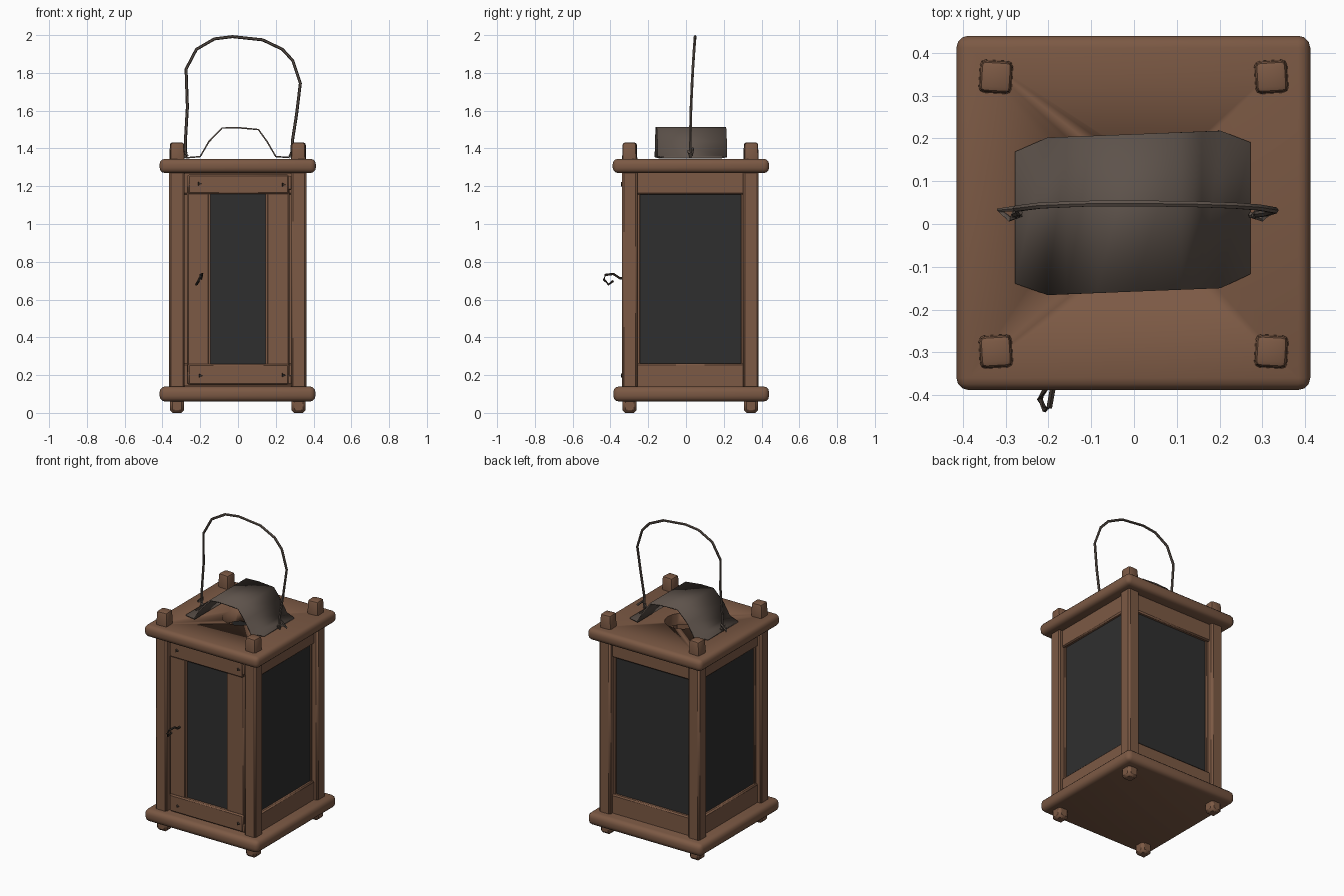
import bpy, bmesh, math
from mathutils import Vector

if "Cube" in bpy.data.objects:
    bpy.data.objects.remove(bpy.data.objects["Cube"], do_unlink=True)


def material(name, rgb):
    m = bpy.data.materials.new(name)
    m.use_nodes = True
    m.diffuse_color = (*rgb, 1)
    bsdf = m.node_tree.nodes["Principled BSDF"]
    bsdf.inputs["Base Color"].default_value = (*rgb, 1)
    bsdf.inputs["Roughness"].default_value = 0.8
    return m


WOOD = material("brown_wood", (0.20, 0.10, 0.058))
GLASS = material("dark_glass", (0.028, 0.028, 0.028))
METAL = material("grey_metal", (0.11, 0.085, 0.07))
IRON = material("dark_iron", (0.045, 0.033, 0.025))


def finish(obj, mat, angle=40):
    obj.data.materials.append(mat)
    bpy.ops.object.select_all(action='DESELECT')
    obj.select_set(True)
    bpy.context.view_layer.objects.active = obj
    bpy.ops.object.shade_smooth_by_angle(angle=math.radians(angle))
    return obj


def from_bmesh(name, bm, mat, angle=40):
    bmesh.ops.recalc_face_normals(bm, faces=bm.faces)
    mesh = bpy.data.meshes.new(name)
    bm.to_mesh(mesh)
    bm.free()
    obj = bpy.data.objects.new(name, mesh)
    bpy.context.collection.objects.link(obj)
    return finish(obj, mat, angle)


def box(name, x, y, z, mat=WOOD, bevel=0.008, segments=1, taper=1, turn=0):
    """Box from (min, max) ranges, with an optional narrower top and a turn about z."""
    lo, hi = Vector((x[0], y[0], z[0])), Vector((x[1], y[1], z[1]))
    bm = bmesh.new()
    bmesh.ops.create_cube(bm, size=1)
    for v in bm.verts:
        k = taper if v.co.z > 0 else 1
        px, py, pz = v.co * 1
        c, s = math.cos(turn), math.sin(turn)
        dx, dy = px * k * (hi.x - lo.x), py * k * (hi.y - lo.y)
        v.co = (lo + hi) / 2 + Vector((dx * c - dy * s, dx * s + dy * c, pz * (hi.z - lo.z)))
    if bevel:
        bmesh.ops.bevel(bm, geom=bm.edges[:], offset=bevel, segments=segments,
                        profile=0.5, affect='EDGES')
    return from_bmesh(name, bm, mat)


def wire(name, points, radius, mat, sides=6):
    """Polygonal tube following a path of points."""
    pts = [Vector(p) for p in points]
    bm = bmesh.new()
    rings = []
    for i, p in enumerate(pts):
        t = (pts[min(i + 1, len(pts) - 1)] - pts[max(i - 1, 0)]).normalized()
        ref = Vector((0, 1, 0)) if abs(t.y) < 0.8 else Vector((1, 0, 0))
        u = t.cross(ref).normalized()
        w = t.cross(u)
        angles = [2 * math.pi * k / sides for k in range(sides)]
        rings.append([bm.verts.new(p + (u * math.cos(a) + w * math.sin(a)) * radius)
                      for a in angles])
    for a, b in zip(rings, rings[1:]):
        for k in range(sides):
            n = (k + 1) % sides
            bm.faces.new((a[k], a[n], b[n], b[k]))
    bm.faces.new(rings[0])
    bm.faces.new(rings[-1])
    return from_bmesh(name, bm, mat, 50)


# Base and roof boards with rounded edges
box("base_board", (-0.415, 0.41), (-0.385, 0.44), (0.06, 0.14), bevel=0.03, segments=3)
roof = box("roof_board", (-0.415, 0.412), (-0.388, 0.44), (1.27, 1.345), bevel=0.028, segments=3)

# Smoke hole through the roof board
bm = bmesh.new()
bmesh.ops.create_cone(bm, cap_ends=True, segments=20, radius1=0.11, radius2=0.11, depth=0.4)
bmesh.ops.translate(bm, verts=bm.verts, vec=(0, 0.03, 1.3))
cutter = from_bmesh("smoke_hole_cutter", bm, WOOD)
cutter.hide_render = True
mod = roof.modifiers.new("smoke_hole", 'BOOLEAN')
mod.operation, mod.object, mod.solver = 'DIFFERENCE', cutter, 'EXACT'
bpy.context.view_layer.objects.active = roof
bpy.ops.object.modifier_apply(modifier=mod.name)
bpy.data.objects.remove(cutter, do_unlink=True)

# Corner posts, with feet below and pegs above
for side, cx in (("left", 0.321), ("right", -0.323)):
    for end, cy in (("front", -0.298), ("back", 0.344)):
        tag = end + "_" + side
        span = lambda c, h: (c - h, c + h)
        box(tag + "_post", span(cx, 0.041), span(cy, 0.041), (0.12, 1.29), bevel=0.01)
        box(tag + "_foot", span(cx, 0.037), span(cy, 0.037), (0, 0.08), bevel=0.014)
        box(tag + "_peg", span(cx, 0.04), span(cy, 0.04), (1.3, 1.432), bevel=0.013,
            segments=2, taper=0.9, turn=0.06 if cx * cy > 0 else -0.06)

# Side and back walls: rails above and below a large pane
RAILS = (("bottom", (0.13, 0.262)), ("top", (1.157, 1.28)))
PANE = (0.25, 1.17)
for side, s in (("left", 1), ("right", -1)):
    def across(a, b):
        return tuple(sorted((s * a, s * b)))
    for level, z in RAILS:
        box(f"{side}_{level}_rail", across(0.29, 0.338), (-0.27, 0.315), z)
    box(side + "_pane", across(0.305, 0.318), (-0.262, 0.31), PANE, GLASS, 0)
    for end, y in (("front", (-0.262, -0.244)), ("back", (0.29, 0.308))):
        box(f"{side}_{end}_bead", across(0.3, 0.325), y, PANE, bevel=0.003)
for level, z in RAILS:
    box(f"back_{level}_rail", (-0.29, 0.29), (0.31, 0.36), z)
box("back_pane", (-0.285, 0.285), (0.325, 0.338), PANE, GLASS, 0)
for side, x in (("left", (0.267, 0.285)), ("right", (-0.285, -0.267))):
    box(f"back_{side}_bead", x, (0.32, 0.345), PANE, bevel=0.003)

# Front door: rails over stiles around a narrow pane
box("door_right_stile", (-0.27, -0.152), (-0.325, -0.285), (0.15, 1.26))
box("door_left_stile", (0.152, 0.272), (-0.325, -0.285), (0.15, 1.26))
for level, z in (("bottom", (0.148, 0.26)), ("top", (1.158, 1.262))):
    box(f"door_{level}_rail", (-0.265, 0.27), (-0.335, -0.28), z)
box("door_pane", (-0.16, 0.16), (-0.312, -0.3), PANE, GLASS, 0)
for side, x in (("left", (0.146, 0.155)), ("right", (-0.155, -0.146))):
    box(f"door_{side}_bead", x, (-0.32, -0.3), (0.26, 1.158), bevel=0)

# Door frame strips and hinge pins
for level, z in (("bottom", (0.13, 0.146)), ("top", (1.265, 1.28))):
    box(f"door_{level}_stop", (-0.29, 0.29), (-0.3, -0.27), z, bevel=0)
for level, z in (("bottom", (0.15, 0.2)), ("top", (1.18, 1.255))):
    box(f"door_{level}_hinge", (0.262, 0.286), (-0.335, -0.28), z, bevel=0.005)

# Small triangular nail heads on the door corners
for name, x, z in (("top_right", -0.205, 1.213), ("bottom_right", -0.2, 0.197),
                   ("top_left", 0.24, 1.208), ("bottom_left", 0.24, 0.2)):
    bm = bmesh.new()
    bmesh.ops.create_cone(bm, cap_ends=True, segments=3, radius1=0.013, radius2=0.01, depth=0.02)
    for v in bm.verts:
        v.co = Vector((x + v.co.y, -0.335 - v.co.z, z + v.co.x * -1))
    from_bmesh(name + "_nail", bm, IRON, 20)

# Bent wire door hook
wire("door_hook", [(-0.195, -0.3, 0.712), (-0.195, -0.35, 0.712), (-0.19, -0.385, 0.735),
                   (-0.198, -0.428, 0.73), (-0.208, -0.434, 0.705), (-0.22, -0.41, 0.68),
                   (-0.208, -0.386, 0.697)], 0.007, IRON, 5)

# Smoke cover: folded sheet arching over the hole
profile = [(-0.278, 1.35), (-0.2, 1.357), (-0.155, 1.435), (-0.085, 1.508),
           (0.0, 1.51), (0.108, 1.5), (0.155, 1.435), (0.2, 1.357), (0.272, 1.352)]
bm = bmesh.new()
rows = []
for i, (x, z) in enumerate(profile):
    trim = 0.03 if i in (0, len(profile) - 1) else 0
    skew = x * 0.04
    rows.append([bm.verts.new((x, y, z)) for y in (-0.158 + trim + skew, 0.21 - trim + skew)])
for a, b in zip(rows, rows[1:]):
    bm.faces.new((a[0], b[0], b[1], a[1]))
cover = from_bmesh("smoke_cover", bm, METAL, 45)
solid = cover.modifiers.new("thickness", 'SOLIDIFY')
solid.thickness, solid.offset = 0.008, 0

# Carrying handle, bent slightly backwards at the top
arch = [(-0.28, 1.35), (-0.278, 1.45), (-0.268, 1.62), (-0.275, 1.82), (-0.22, 1.925),
        (-0.125, 1.98), (-0.03, 1.992), (0.13, 1.975), (0.235, 1.925), (0.29, 1.865),
        (0.33, 1.745), (0.31, 1.58), (0.288, 1.44), (0.285, 1.35)]
wire("handle", [(x, 0.022 + 0.026 * ((z - 1.35) / 0.64) ** 2, z) for x, z in arch],
     0.008, METAL)

# Twisted wire ends where the handle meets the cover
for side, x, out in (("left", 0.288, 0.04), ("right", -0.28, -0.035)):
    wire(side + "_handle_twist", [(x - out * 0.4, 0.022, 1.36), (x + out * 0.3, 0.012, 1.385),
                                  (x + out, 0.032, 1.365), (x, 0.036, 1.4),
                                  (x - out * 0.2, 0.018, 1.375)], 0.007, METAL, 5)
